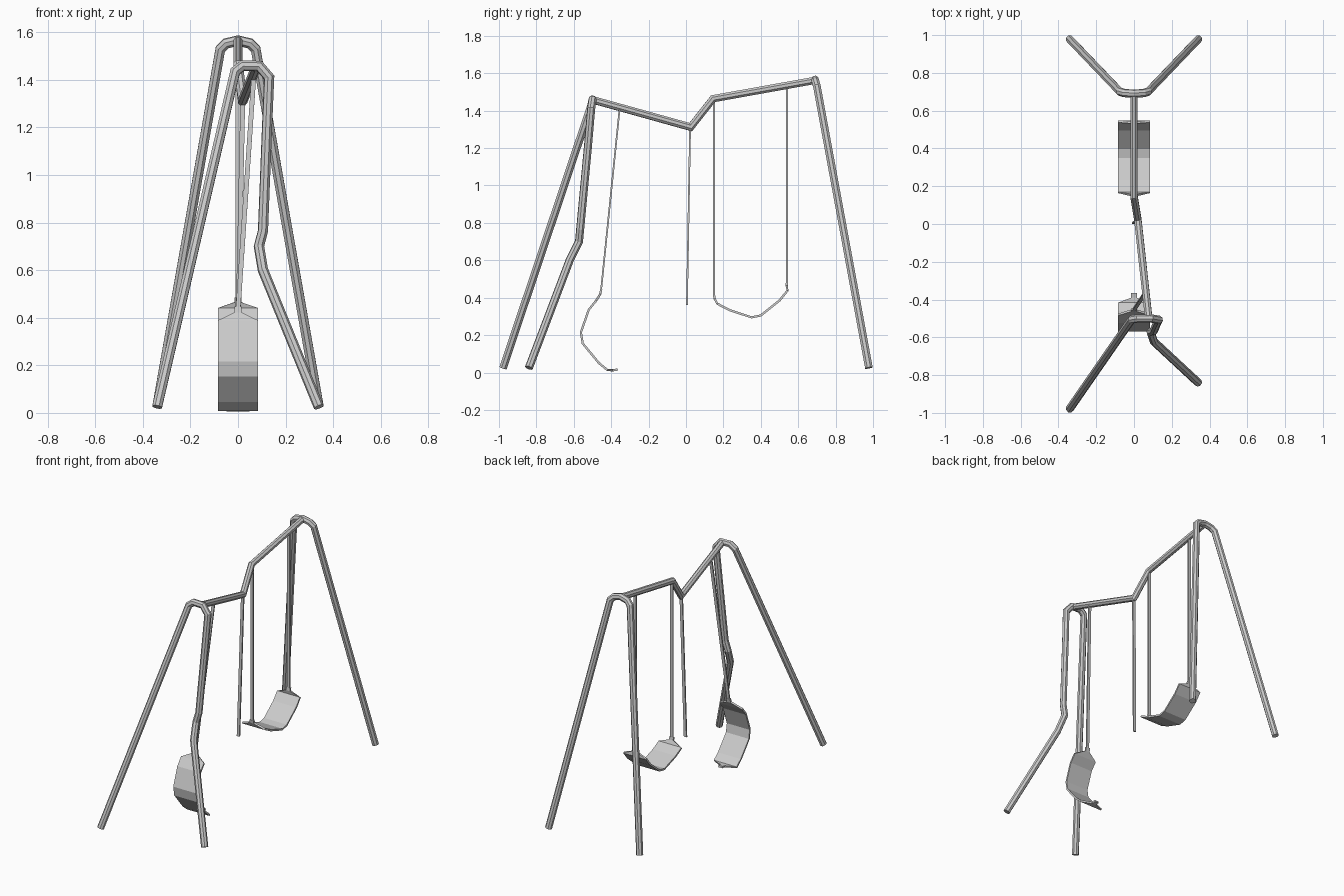
import bpy, bmesh
from math import cos, sin, pi
from mathutils import Vector

if "Cube" in bpy.data.objects:
    bpy.data.objects.remove(bpy.data.objects["Cube"])


def make_object(name, bm):
    bmesh.ops.recalc_face_normals(bm, faces=bm.faces[:])
    me = bpy.data.meshes.new(name)
    bm.to_mesh(me)
    bm.free()
    ob = bpy.data.objects.new(name, me)
    bpy.context.collection.objects.link(ob)
    return ob


def ngon(r, n):
    return [(r * cos((i + .5) * 2 * pi / n), r * sin((i + .5) * 2 * pi / n)) for i in range(n)]


def rect(w, t):
    return [(w / 2, t / 2), (-w / 2, t / 2), (-w / 2, -t / 2), (w / 2, -t / 2)]


def sweep(name, path, section, side=(1, 0, 0)):
    """Sweep a section along a polyline with mitred corners."""
    pts = [Vector(p) for p in path]
    dirs = [(b - a).normalized() for a, b in zip(pts, pts[1:])]
    d = dirs[0]
    u = Vector(side)
    u = (u - d * u.dot(d)).normalized()
    v = d.cross(u)
    rings = [[pts[0] + u * a + v * b for a, b in section]]
    for i, d in enumerate(dirs):
        n = (d + dirs[i + 1]).normalized() if i + 1 < len(dirs) else d
        rings.append([q + d * ((pts[i + 1] - q).dot(n) / d.dot(n)) for q in rings[-1]])
    bm = bmesh.new()
    vr = [[bm.verts.new(q) for q in r] for r in rings]
    k = len(section)
    for a, b in zip(vr, vr[1:]):
        for j in range(k):
            bm.faces.new((a[j], a[(j + 1) % k], b[(j + 1) % k], b[j]))
    bm.faces.new(vr[0])
    bm.faces.new(vr[-1])
    return make_object(name, bm)


def seat(name, profile):
    """Flexible strap seat: (y, z, half width) rows, thickened."""
    bm = bmesh.new()
    rows = [[bm.verts.new((s * w, y, z)) for s in (-1, 1)] for y, z, w in profile]
    for a, b in zip(rows, rows[1:]):
        bm.faces.new((a[0], a[1], b[1], b[0]))
    ob = make_object(name, bm)
    m = ob.modifiers.new("thickness", 'SOLIDIFY')
    m.thickness = 0.012
    m.offset = 0
    return ob


PIPE = ngon(0.022, 8)
CHAIN = rect(0.02, 0.009)

# Back arch, symmetric
half = [(0.34, 0.978, 0.025), (0.074, 0.70, 1.53), (0.05, 0.693, 1.553)]
sweep("back_leg_arch", half + [(0, 0.69, 1.565)] + [(-x, y, z) for x, y, z in reversed(half)],
      PIPE)

# Front arch, with one bent leg
sweep("front_leg_arch",
      [(-0.34, -0.978, 0.025), (-0.012, -0.505, 1.435), (0.02, -0.5, 1.46),
       (0.09, -0.5, 1.458), (0.131, -0.507, 1.41), (0.122, -0.525, 1.2),
       (0.105, -0.566, 0.765), (0.088, -0.572, 0.70), (0.105, -0.622, 0.60),
       (0.34, -0.84, 0.025)], PIPE)

# Broken top bar
sweep("top_bar", [(0, 0.69, 1.562), (0, 0.145, 1.464), (0.02, 0.025, 1.312),
                  (0.078, -0.5, 1.458)], ngon(0.021, 8))

# Intact swing
sweep("back_swing_chain_rear", [(0, 0.54, 1.53), (0, 0.54, 0.475)], CHAIN)
sweep("back_swing_chain_front", [(0, 0.15, 1.46), (0, 0.15, 0.405)], CHAIN)
seat("back_swing_seat",
     [(0.54, 0.485, 0.015), (0.538, 0.465, 0.015), (0.543, 0.438, 0.085),
      (0.50, 0.385, 0.085), (0.40, 0.305, 0.085), (0.35, 0.295, 0.085),
      (0.23, 0.335, 0.085), (0.167, 0.368, 0.085), (0.153, 0.395, 0.015),
      (0.15, 0.415, 0.015)])

# Broken swing: one chain dangles, the seat hangs from the other
sweep("loose_chain", [(0.02, 0.022, 1.31), (0.0, 0.005, 0.36)], CHAIN)
sweep("front_swing_chain", [(0.066, -0.355, 1.41), (0.0, -0.455, 0.43)], CHAIN)
seat("front_swing_seat",
     [(-0.453, 0.445, 0.015), (-0.458, 0.42, 0.015), (-0.48, 0.385, 0.085),
      (-0.52, 0.335, 0.085), (-0.562, 0.215, 0.085), (-0.552, 0.155, 0.085),
      (-0.465, 0.05, 0.085), (-0.42, 0.013, 0.085), (-0.39, 0.012, 0.015),
      (-0.365, 0.016, 0.015)])
